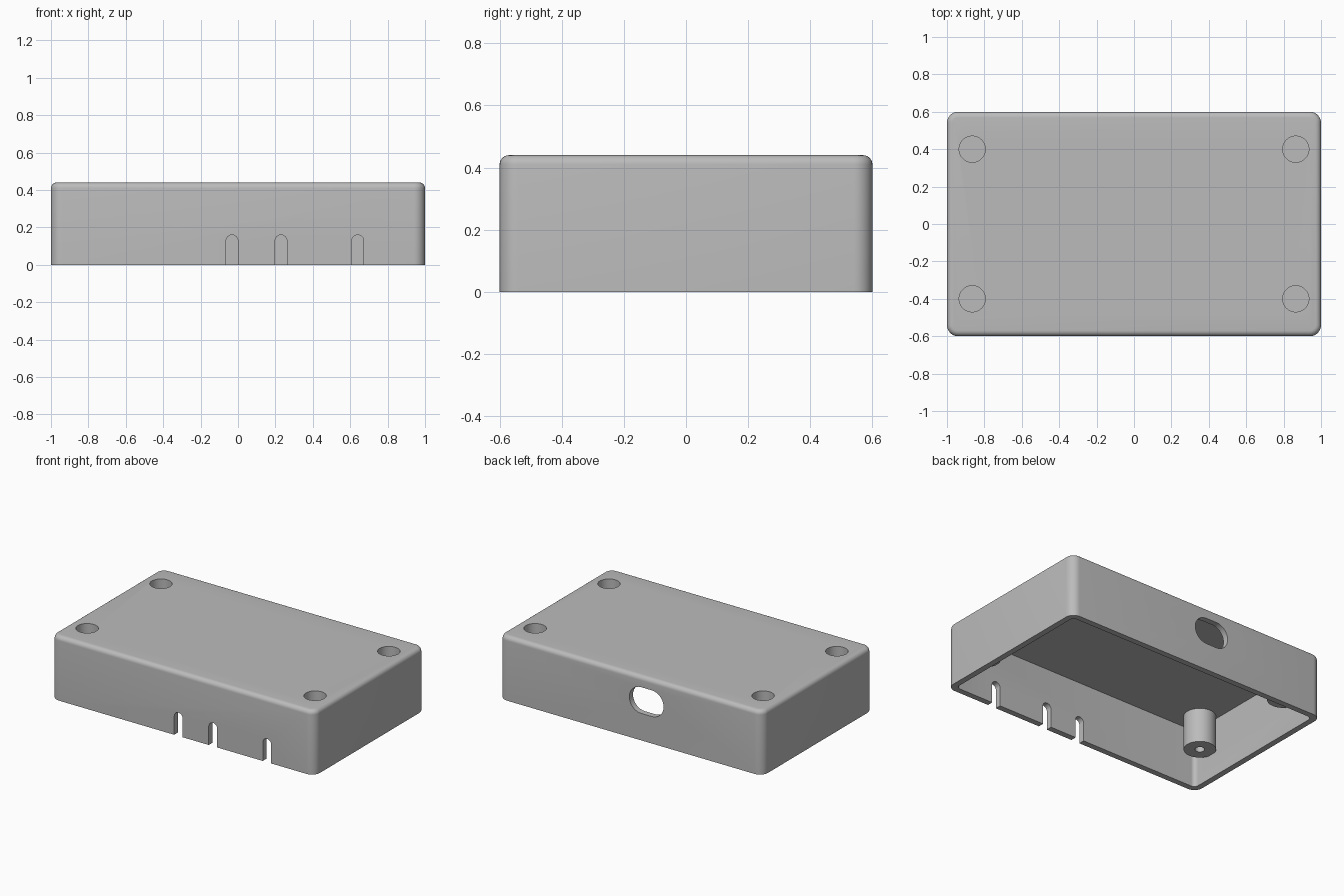
import bpy
import bmesh
from math import sin, cos, pi, radians
from mathutils import Vector

W, D, H = 2.0, 1.2, 0.44      # outer size
T = 0.04                      # wall thickness
BOSS_X, BOSS_Y, BOSS_Z = 0.865, 0.4, 0.165

if "Cube" in bpy.data.objects:
    bpy.data.objects.remove(bpy.data.objects["Cube"])

grey = bpy.data.materials.new("plain grey")
grey.use_nodes = True
grey.diffuse_color = (0.5, 0.5, 0.5, 1)
grey.node_tree.nodes["Principled BSDF"].inputs["Base Color"].default_value = (0.5, 0.5, 0.5, 1)


def make(name, bm):
    bmesh.ops.recalc_face_normals(bm, faces=bm.faces)
    mesh = bpy.data.meshes.new(name)
    bm.to_mesh(mesh)
    bm.free()
    mesh.materials.append(grey)
    ob = bpy.data.objects.new(name, mesh)
    bpy.context.collection.objects.link(ob)
    return ob


def prism(name, outline, direction):
    """Extrude a closed outline along a direction."""
    bm = bmesh.new()
    face = bm.faces.new([bm.verts.new(p) for p in outline])
    new = bmesh.ops.extrude_face_region(bm, geom=[face])["geom"]
    verts = [v for v in new if isinstance(v, bmesh.types.BMVert)]
    bmesh.ops.translate(bm, verts=verts, vec=Vector(direction))
    return make(name, bm)


def rounded_block(name, w, d, z0, z1, corner, top=0.0):
    """Block with rounded upright edges and, if asked, a rounded top rim."""
    outline = []
    for q, (sx, sy) in enumerate([(1, 1), (-1, 1), (-1, -1), (1, -1)]):
        for i in range(9):
            a = (q + i / 8) * pi / 2
            outline.append((sx * (w / 2 - corner) + corner * cos(a),
                            sy * (d / 2 - corner) + corner * sin(a), z0))
    ob = prism(name, outline, (0, 0, z1 - z0))
    if top:
        bm = bmesh.new()
        bm.from_mesh(ob.data)
        rim = [e for e in bm.edges if all(v.co.z > z1 - 1e-4 for v in e.verts)]
        bmesh.ops.bevel(bm, geom=rim, offset=top, segments=6, profile=0.5, affect='EDGES')
        bm.to_mesh(ob.data)
        bm.free()
    return ob


def cylinder(name, x, y, z0, z1, r, n=48):
    ring = [(x + r * cos(2 * pi * i / n), y + r * sin(2 * pi * i / n), z0) for i in range(n)]
    return prism(name, ring, (0, 0, z1 - z0))


def obround(name, a, b, r, y, n=16):
    """Stadium cutter between centres a and b (x, z), passing through the wall at y."""
    turn = 0 if a[0] == b[0] else -pi / 2
    pts = []
    for (cx, cz), start in ((b, turn), (a, turn + pi)):
        for i in range(n + 1):
            t = start + pi * i / n
            pts.append((cx + r * cos(t), y - 0.1, cz + r * sin(t)))
    return prism(name, pts, (0, 0.2, 0))


def boolean(target, tools, operation):
    """Apply each tool to the target, then discard it."""
    for tool in tools:
        tool.hide_render = True
        mod = target.modifiers.new(tool.name, 'BOOLEAN')
        mod.operation, mod.solver, mod.object = operation, 'EXACT', tool
        bpy.context.view_layer.update()
        graph = bpy.context.evaluated_depsgraph_get()
        mesh = bpy.data.meshes.new_from_object(target.evaluated_get(graph))
        target.modifiers.clear()
        target.data = mesh
        bpy.data.objects.remove(tool)


# Hollow shell, open below
case = rounded_block("enclosure_lid", W, D, 0, H, 0.06, 0.03)
cavity = rounded_block("cavity", W - 2 * T, D - 2 * T, -0.1, H - T, 0.03)
boolean(case, [cavity], 'DIFFERENCE')

# Screw bosses hanging from the ceiling
spots = [(sx * BOSS_X, sy * BOSS_Y) for sx in (-1, 1) for sy in (-1, 1)]
boolean(case, [cylinder("boss", x, y, BOSS_Z, H - T / 2, 0.1) for x, y in spots], 'UNION')

# Screw head recesses from above, blind pilot holes from below
cutters = []
for x, y in spots:
    cutters.append(cylinder("head_recess", x, y, 0.24, H + 0.1, 0.07))
    cutters.append(cylinder("pilot_hole", x, y, 0.1, 0.23, 0.03, 24))

# Cable slots in the front wall, oval port in the back wall
for x in (-0.032, 0.23, 0.64):
    cutters.append(obround("cable_slot", (x, -0.1), (x, 0.128), 0.032, -D / 2))
cutters.append(obround("oval_port", (-0.16, 0.275), (-0.08, 0.275), 0.09, D / 2))
boolean(case, cutters, 'DIFFERENCE')

# Smooth shading with crisp edges
bpy.ops.object.select_all(action='DESELECT')
case.select_set(True)
bpy.context.view_layer.objects.active = case
bpy.ops.object.shade_smooth_by_angle(angle=radians(30))
